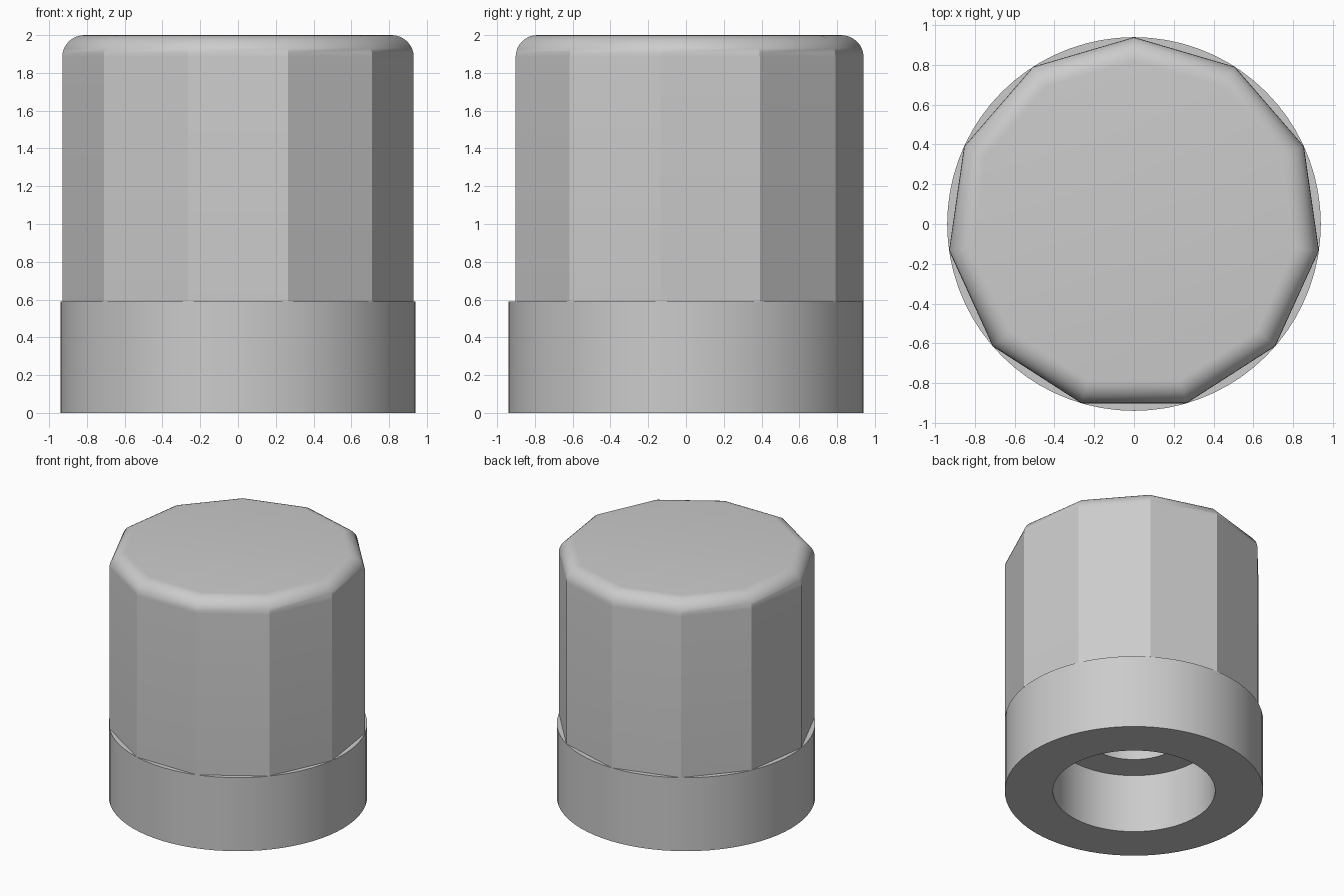
import bpy
import bmesh
from math import sin, cos, pi, radians

cube = bpy.data.objects.get("Cube")
if cube:
    bpy.data.objects.remove(cube, do_unlink=True)

RADIUS = 0.94      # outer radius of collar and grip corners
COLLAR_TOP = 0.59
SEGMENTS = 72
SIDES = 11

grey = bpy.data.materials.new("plain grey")
grey.use_nodes = True
colour = (0.6, 0.6, 0.6, 1)
grey.diffuse_color = colour
grey.node_tree.nodes["Principled BSDF"].inputs["Base Color"].default_value = colour


def ring(bm, radius, z, count=SEGMENTS, start=0.0, flat=None):
    """Closed loop of vertices; 'flat' cuts the circle off at that x."""
    verts = []
    for i in range(count):
        a = start + 2 * pi * i / count
        x = radius * cos(a)
        verts.append(bm.verts.new((x if flat is None else min(x, flat), radius * sin(a), z)))
    return verts


def bridge(bm, lower, upper):
    n = len(lower)
    for i in range(n):
        j = (i + 1) % n
        bm.faces.new((lower[i], lower[j], upper[j], upper[i]))


def finish(bm, name):
    mesh = bpy.data.meshes.new(name)
    bm.to_mesh(mesh)
    bm.free()
    obj = bpy.data.objects.new(name, mesh)
    bpy.context.collection.objects.link(obj)
    mesh.materials.append(grey)
    bpy.ops.object.select_all(action='DESELECT')
    obj.select_set(True)
    bpy.context.view_layer.objects.active = obj
    bpy.ops.object.shade_smooth_by_angle(angle=radians(30))
    return obj


# Round collar with a stepped recess and a D-shaped shaft bore below
bm = bmesh.new()
bore = 0.355
flat = bore * cos(radians(50))
loops = [
    ring(bm, 0.84, COLLAR_TOP),
    ring(bm, RADIUS, COLLAR_TOP),
    ring(bm, RADIUS, 0),
    ring(bm, 0.59, 0),
    ring(bm, 0.59, 0.47),
    ring(bm, bore, 0.47, flat=flat),
    ring(bm, bore, 1.4, flat=flat),
]
for outer, inner in zip(loops, loops[1:]):
    bridge(bm, inner, outer)
bm.faces.new(list(reversed(loops[-1])))
finish(bm, "collar")

# Eleven-sided grip with a rounded top edge
bm = bmesh.new()
foot = ring(bm, RADIUS, COLLAR_TOP, SIDES, pi / 2)
rim = ring(bm, RADIUS, 2, SIDES, pi / 2)
bridge(bm, foot, rim)
top = bm.faces.new(rim)
bmesh.ops.bevel(bm, geom=list(top.edges), offset=0.115, segments=8,
                profile=0.5, affect='EDGES')
finish(bm, "grip")
